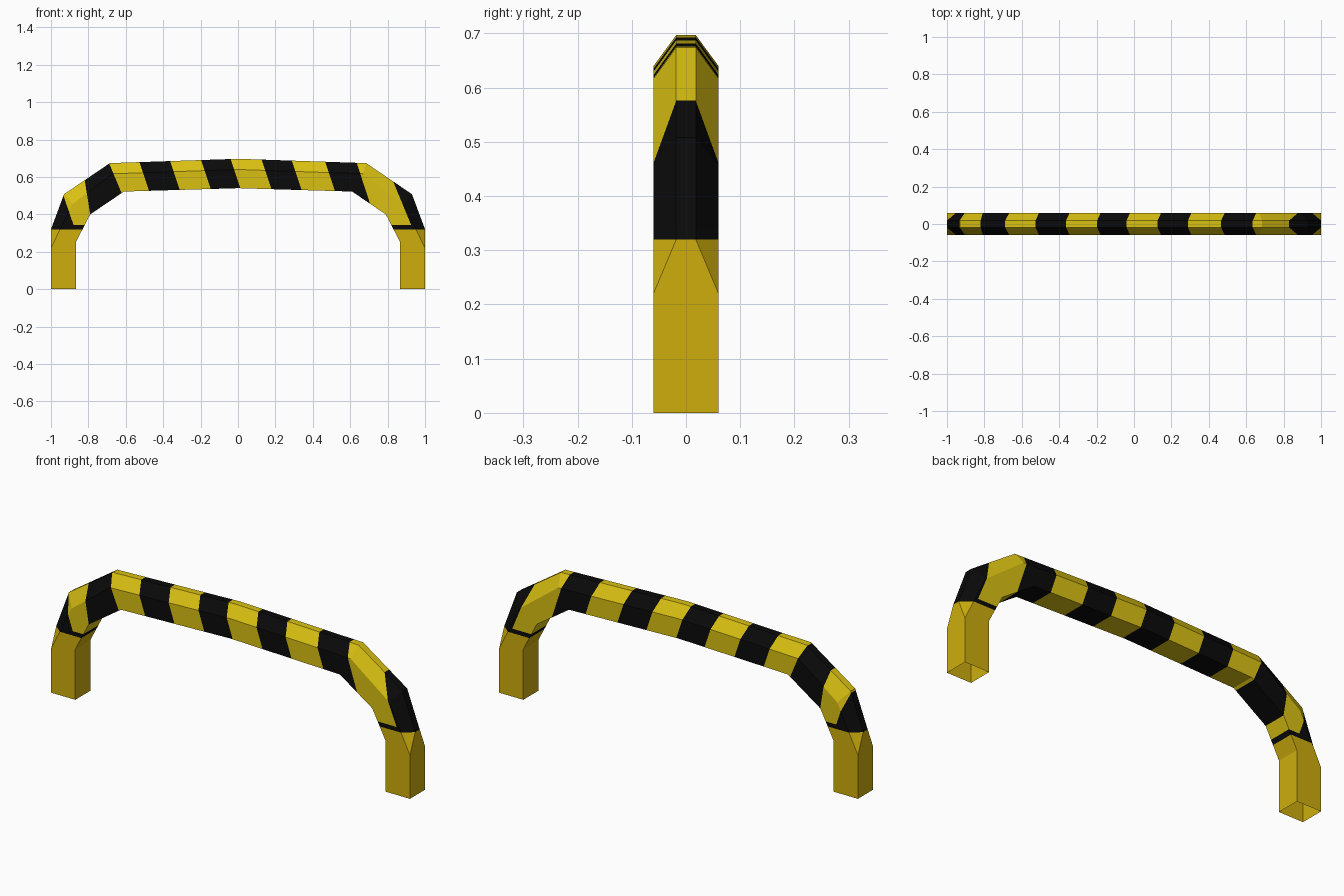
import bpy, bmesh
from mathutils import Vector

if "Cube" in bpy.data.objects:
    bpy.data.objects.remove(bpy.data.objects["Cube"])


def material(name, rgb):
    m = bpy.data.materials.new(name)
    m.diffuse_color = (*rgb, 1)
    m.use_nodes = True
    m.node_tree.nodes["Principled BSDF"].inputs["Base Color"].default_value = m.diffuse_color
    return m


# Half path of the bar: inner edge, side shoulder and outer ridge as (x, z)
half = [
    ((-0.865, 0), (-1, 0), (-1, 0)),
    ((-0.865, 0.255), (-1, 0.22), (-1, 0.32)),
    ((-0.79, 0.40), (-0.885, 0.455), (-0.93, 0.508)),
    ((-0.61, 0.522), (-0.67, 0.617), (-0.685, 0.674)),
    ((0, 0.54), (0, 0.64), (0, 0.697)),
]
path = half + [tuple((-x, z) for x, z in s) for s in half[-2::-1]]
WIDE, RIDGE = 0.06, 0.018

# Sweep the six-sided section along the arch, open at both feet
bm = bmesh.new()
rings = []
for inner, side, outer in path:
    section = [(inner, -WIDE), (side, -WIDE), (outer, -RIDGE),
               (outer, RIDGE), (side, WIDE), (inner, WIDE)]
    rings.append([bm.verts.new((x, y, z)) for (x, z), y in section])
for a, b in zip(rings, rings[1:]):
    for i in range(6):
        j = (i + 1) % 6
        bm.faces.new((a[i], a[j], b[j], b[i]))
bmesh.ops.recalc_face_normals(bm, faces=bm.faces)
if sum(f.normal.z * f.calc_area() for f in bm.faces if f.calc_center_median().z > 0.66) < 0:
    bmesh.ops.reverse_faces(bm, faces=bm.faces)


def cut(point, normal, min_z=-1):
    faces = [f for f in bm.faces if f.calc_center_median().z > min_z]
    geom = faces + list({e for f in faces for e in f.edges}) + list({v for f in faces for v in f.verts})
    bmesh.ops.bisect_plane(bm, geom=geom, plane_co=point, plane_no=normal, dist=1e-5)


# Slanted stripe edges, each from a top point to a bottom point
LEG_TOP, BAND_TOP = 0.32, 0.342
edges = [((-0.935, 0.505), (-0.885, 0.36)), ((-0.82, 0.585), (-0.79, 0.40)), ((-0.69, 0.675), (-0.625, 0.52))]
edges += [((x, 0.675), (x + 0.05, 0.525)) for x in (-0.525, -0.36, -0.192, -0.033, 0.132, 0.292, 0.468)]
edges += [((0.635, 0.675), (0.705, 0.46)), ((0.83, 0.575), (0.925, 0.345))]
planes = []
for (x1, z1), (x2, z2) in edges:
    planes.append((Vector((x1, 0, z1)), Vector((z1 - z2, 0, x2 - x1)).normalized()))
cut((0, 0, LEG_TOP), (0, 0, 1))
cut((0, 0, BAND_TOP), (0, 0, 1), LEG_TOP)
for co, no in planes:
    cut(co, no, BAND_TOP)

# Plain legs, a thin black band, then alternating stripes
for f in bm.faces:
    c = f.calc_center_median()
    passed = sum((c - co).dot(no) > 0 for co, no in planes)
    if c.z < LEG_TOP:
        f.material_index = 2
    elif c.z < BAND_TOP:
        f.material_index = 1
    else:
        f.material_index = 1 if passed % 2 == 0 else 0

mesh = bpy.data.meshes.new("barrier_arch")
bm.to_mesh(mesh)
bm.free()
mesh.materials.append(material("stripe yellow", (0.70, 0.53, 0.006)))
mesh.materials.append(material("stripe black", (0.003, 0.003, 0.003)))
mesh.materials.append(material("leg yellow", (0.62, 0.42, 0.004)))
bpy.context.collection.objects.link(bpy.data.objects.new("barrier_arch", mesh))
